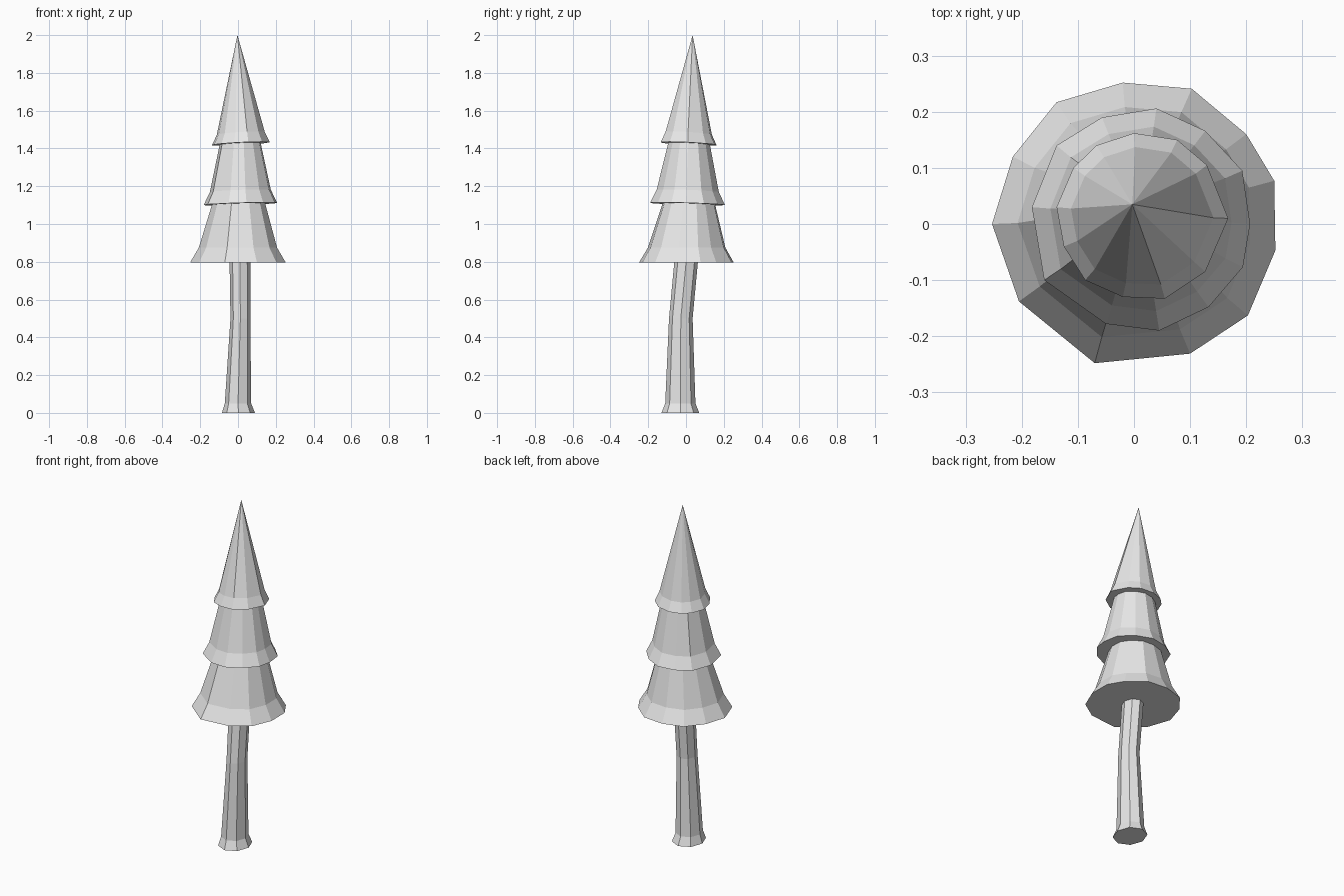
import bpy
import bmesh
import math

default_cube = bpy.data.objects.get("Cube")
if default_cube:
    bpy.data.objects.remove(default_cube, do_unlink=True)

# One plain colour for the whole tree
grey = bpy.data.materials.new("light_grey")
grey.use_nodes = True
grey.diffuse_color = (0.8, 0.8, 0.8, 1)
grey.node_tree.nodes["Principled BSDF"].inputs["Base Color"].default_value = (0.8, 0.8, 0.8, 1)


def loft(name, rings, apex=None):
    """Skin a stack of equal-sized rings, closing it with a cap or a point."""
    bm = bmesh.new()
    loops = [[bm.verts.new(point) for point in ring] for ring in rings]
    count = len(loops[0])
    bm.faces.new(loops[0])
    for lower, upper in zip(loops, loops[1:]):
        for i in range(count):
            j = (i + 1) % count
            bm.faces.new((lower[i], lower[j], upper[j], upper[i]))
    if apex:
        tip = bm.verts.new(apex)
        for i in range(count):
            bm.faces.new((loops[-1][i], loops[-1][(i + 1) % count], tip))
    else:
        bm.faces.new(loops[-1])
    bmesh.ops.recalc_face_normals(bm, faces=bm.faces[:])
    mesh = bpy.data.meshes.new(name)
    bm.to_mesh(mesh)
    bm.free()
    mesh.materials.append(grey)
    tree_part = bpy.data.objects.new(name, mesh)
    bpy.context.collection.objects.link(tree_part)
    return tree_part


def scaled_ring(outline, centre, scale, height, tilt=0.0):
    """Shrink a skirt outline about its centre, at a slightly tilted height."""
    cx, cy = centre
    return [(cx + (x - cx) * scale, cy + (y - cy) * scale, height + tilt * (x - y))
            for x, y in outline]


def oval_ring(left, right, front, back, height, sides=8):
    """Regular trunk section that fills the given extents."""
    ring = []
    for i in range(sides):
        angle = math.tau * i / sides
        ring.append(((left + right) / 2 + (right - left) / 2 * math.cos(angle),
                     (front + back) / 2 + (back - front) / 2 * math.sin(angle),
                     height))
    return ring


# Bent trunk with a flared foot
trunk_sections = [
    (-0.085, 0.09, -0.13, 0.07, 0),
    (-0.07, 0.07, -0.11, 0.05, 0.05),
    (-0.04, 0.065, -0.09, 0.035, 0.5),
    (-0.045, 0.065, -0.06, 0.065, 0.82),
]
loft("trunk", [oval_ring(*section) for section in trunk_sections])

# Uneven skirt outlines of the three foliage tiers
lower_outline = [(-0.253, 0), (-0.216, 0.12), (-0.138, 0.217), (-0.02, 0.252),
                 (0.103, 0.241), (0.2, 0.16), (0.25, 0.077), (0.252, -0.047),
                 (0.203, -0.163), (0.1, -0.231), (-0.07, -0.248), (-0.205, -0.138)]
middle_outline = [(-0.182, 0.03), (-0.138, 0.14), (-0.057, 0.19), (0.04, 0.206),
                  (0.127, 0.166), (0.193, 0.095), (0.207, 0), (0.194, -0.077),
                  (0.133, -0.148), (0.045, -0.19), (-0.05, -0.178), (-0.16, -0.1)]
top_outline = [(-0.138, 0.03), (-0.108, 0.1), (-0.067, 0.14), (0, 0.162),
               (0.077, 0.15), (0.13, 0.105), (0.168, 0.01), (0.127, -0.085),
               (0.055, -0.133), (-0.02, -0.13), (-0.087, -0.1), (-0.125, -0.04)]

# Lower foliage
loft("lower_foliage", [
    scaled_ring(lower_outline, (0, 0), 1, 0.797),
    scaled_ring(lower_outline, (0, 0.01), 0.82, 0.875),
    scaled_ring(lower_outline, (0.01, 0.03), 0.53, 1.13),
])

# Middle foliage
loft("middle_foliage", [
    scaled_ring(middle_outline, (0.012, 0.01), 1, 1.106, 0.03),
    scaled_ring(middle_outline, (0.012, 0.015), 0.83, 1.175, 0.03),
    scaled_ring(middle_outline, (0.012, 0.025), 0.53, 1.45),
])

# Pointed top foliage
loft("top_foliage", [
    scaled_ring(top_outline, (0.015, 0.012), 1, 1.425, 0.05),
    scaled_ring(top_outline, (0.013, 0.016), 0.83, 1.48, 0.05),
], apex=(-0.003, 0.035, 2))
